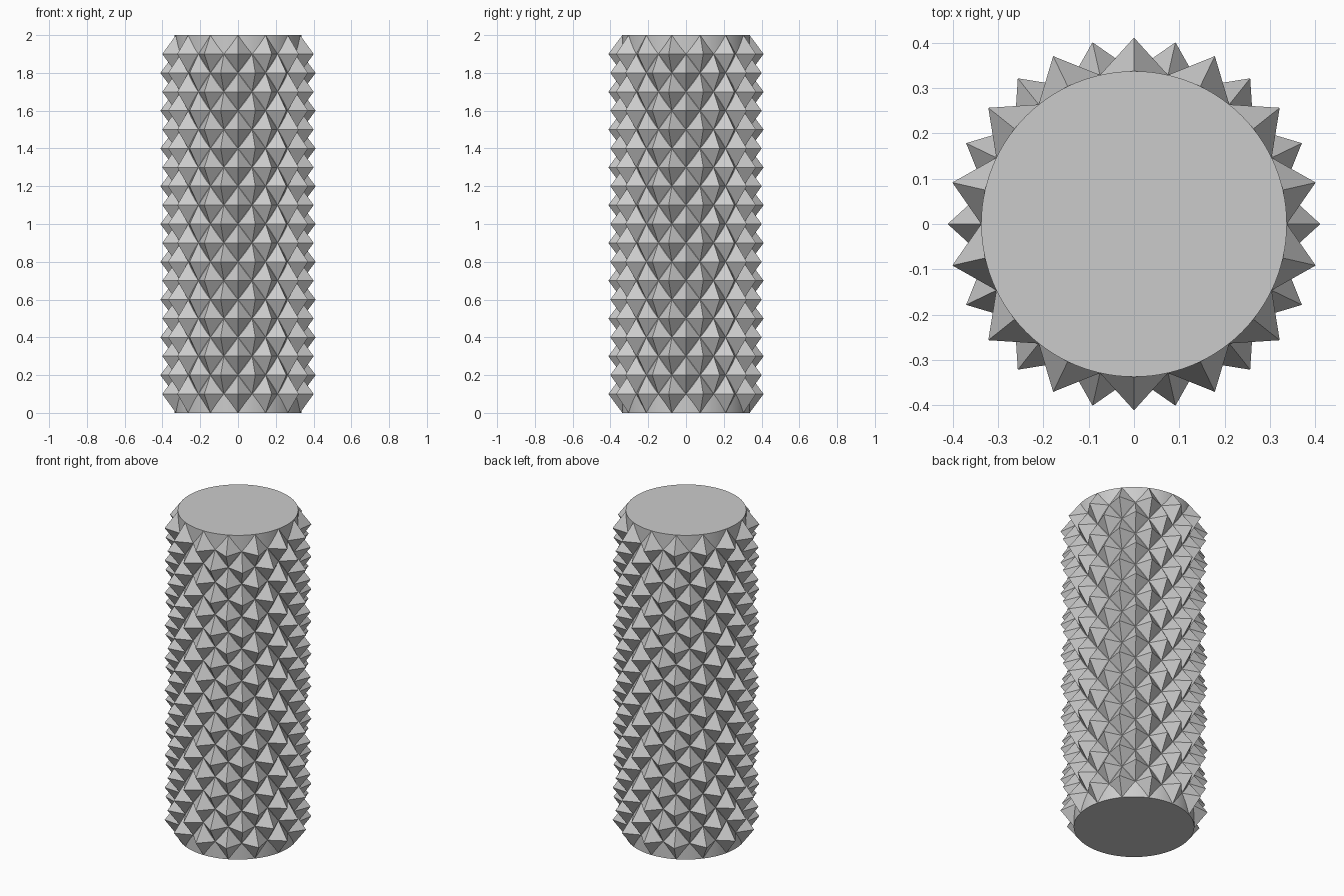
import bpy, bmesh
from math import sin, cos, pi

cube = bpy.data.objects.get("Cube")
if cube:
    bpy.data.objects.remove(cube)

COUNT = 14            # spikes per ring
ROWS = 20             # ring spacings over the height
PITCH = 0.1
CORE_R, TIP_R = 0.337, 0.411
STEP = pi / COUNT     # half a spike width

grey = bpy.data.materials.new("steel grey")
grey.use_nodes = True
colour = (0.6, 0.6, 0.6, 1)
grey.diffuse_color = colour
grey.node_tree.nodes["Principled BSDF"].inputs["Base Color"].default_value = colour


def make_object(name, bm):
    mesh = bpy.data.meshes.new(name)
    bm.normal_update()
    bm.to_mesh(mesh)
    bm.free()
    obj = bpy.data.objects.new(name, mesh)
    obj.data.materials.append(grey)
    bpy.context.collection.objects.link(obj)
    return obj


def polar(radius, step, row):
    angle = step * STEP
    return radius * cos(angle), radius * sin(angle), row * PITCH


# Round core with flat ends
bpy.ops.mesh.primitive_cylinder_add(vertices=112, radius=CORE_R, depth=ROWS * PITCH,
                                    location=(0, 0, ROWS * PITCH / 2))
core = bpy.context.object
core.name = "grip_core"
core.data.materials.append(grey)
bpy.ops.object.shade_smooth_by_angle()

# Staggered rings of four-sided spikes
bm = bmesh.new()
for row in range(1, ROWS):
    for i in range(COUNT):
        step = 2 * i + row % 2
        tip = bm.verts.new(polar(TIP_R, step, row))
        corners = [bm.verts.new(polar(CORE_R, step + a, row + b))
                   for a, b in ((1, 0), (0, 1), (-1, 0), (0, -1))]
        for k in range(4):
            bm.faces.new((tip, corners[k], corners[(k + 1) % 4]))
bmesh.ops.remove_doubles(bm, verts=bm.verts, dist=0.0005)
make_object("knurl_spikes", bm)
